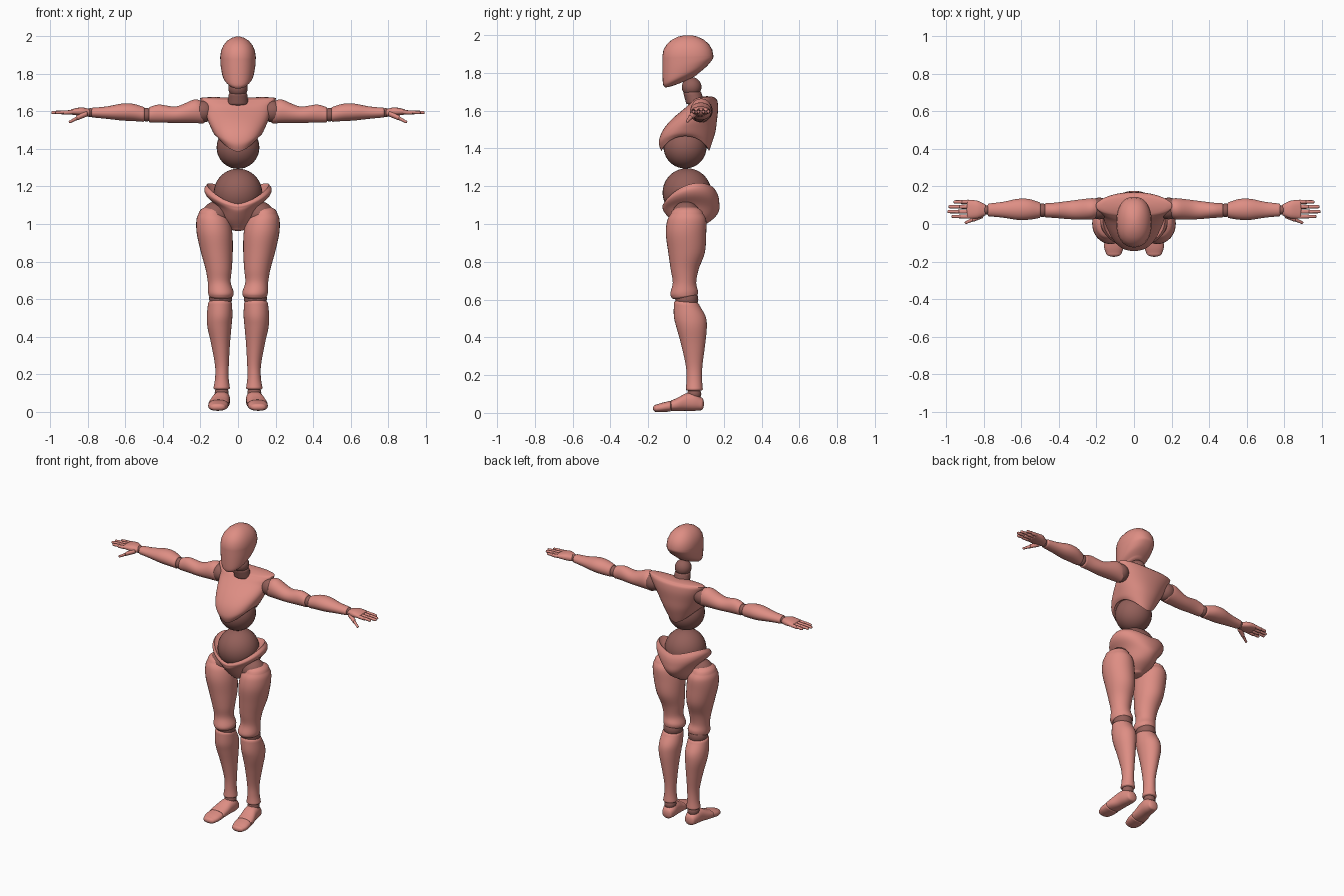
import bpy, bmesh, math


def material(name, rgb):
    m = bpy.data.materials.new(name)
    m.diffuse_color = (*rgb, 1)
    return m


SKIN = material("salmon_shell", (0.73, 0.27, 0.23))
JOINT = material("dark_joint", (0.29, 0.115, 0.10))


def finish(name, bm, mat, mirror):
    bmesh.ops.recalc_face_normals(bm, faces=bm.faces)
    me = bpy.data.meshes.new(name)
    bm.to_mesh(me)
    bm.free()
    me.materials.append(mat)
    ob = bpy.data.objects.new(name, me)
    bpy.context.collection.objects.link(ob)
    if mirror:
        mod = ob.modifiers.new("mirror", "MIRROR")
        mod.use_clip = False
        mod.use_mirror_merge = False
    bpy.context.view_layer.objects.active = ob
    ob.select_set(True)
    bpy.ops.object.shade_smooth_by_angle(angle=math.radians(50))
    ob.select_set(False)
    return ob


def ball(name, loc, r, mirror=True, mat=JOINT):
    bm = bmesh.new()
    bmesh.ops.create_uvsphere(bm, u_segments=32, v_segments=20, radius=r)
    bmesh.ops.translate(bm, verts=bm.verts, vec=loc)
    return finish(name, bm, mat, mirror)


def spline(a, b, c, d, t):
    return tuple(0.5 * (2 * q + (r - p) * t + (2 * p - 5 * q + 4 * r - s) * t * t
                        + (3 * q - p - 3 * r + s) * t ** 3)
                 for p, q, r, s in zip(a, b, c, d))


def loft(name, axis, rings, caps=(0.02, 0.02), mirror=True, mat=SKIN, seg=32, power=2.0, steps=5):
    """Ring: position on axis, two centres, two radii, optional tilt and side arch."""
    rings = [tuple(r) + (0,) * (7 - len(r)) for r in rings]
    p = [rings[0]] + rings + [rings[-1]]
    path = [spline(*p[i:i + 4], k / steps) for i in range(len(rings) - 1) for k in range(steps)]
    path.append(rings[-1])
    way = 1 if rings[-1][0] > rings[0][0] else -1
    # rounded ends
    dome = [(math.cos(a), math.sin(a)) for a in (0.3, 0.6, 0.9, 1.2, 1.45)]
    full = [(path[0], c, -way * s * caps[0]) for c, s in reversed(dome)]
    full += [(r, 1, 0) for r in path]
    full += [(path[-1], c, way * s * caps[1]) for c, s in dome]
    bm = bmesh.new()
    loops = []
    for (pos, c1, c2, r1, r2, tilt, arch), k, off in full:
        loop = []
        for i in range(seg):
            a = 2 * math.pi * i / seg
            ca, sa = math.cos(a), math.sin(a)
            u = math.copysign(abs(ca) ** (2 / power), ca) * r1 * k
            v = math.copysign(abs(sa) ** (2 / power), sa) * r2 * k
            w = pos + off + tilt * v + arch * abs(ca) ** 1.5 * k
            co = {"z": (c1 + u, c2 + v, w), "x": (w, c1 + u, c2 + v), "y": (c1 + u, w, c2 + v)}[axis]
            loop.append(bm.verts.new(co))
        loops.append(loop)
    for a, b in zip(loops, loops[1:]):
        for i in range(seg):
            j = (i + 1) % seg
            bm.faces.new((a[i], a[j], b[j], b[i]))
    bm.faces.new(loops[0])
    bm.faces.new(loops[-1])
    return finish(name, bm, mat, mirror)


# head and neck
loft("head", "z", [
    (1.76, 0, -0.025, 0.055, 0.088, 0.40),
    (1.79, 0, -0.005, 0.080, 0.117, 0.40),
    (1.84, 0, 0.008, 0.092, 0.133, 0.25),
    (1.89, 0, 0.010, 0.095, 0.135)], (0.012, 0.11), False, power=2.25)
ball("neck_ball", (0, 0.03, 1.725), 0.052, False)
loft("neck", "z", [(1.64, 0, 0.05, 0.055, 0.05), (1.69, 0, 0.035, 0.05, 0.048)],
     (0.01, 0.02), False, JOINT)

# chest shell over the upper waist ball
loft("chest", "z", [
    (1.385, 0, -0.004, 0.112, 0.126, 0, 0.08),
    (1.43, 0, -0.003, 0.128, 0.141, 0, 0.05),
    (1.49, 0, 0.015, 0.143, 0.141, 0, 0.02),
    (1.55, 0, 0.042, 0.160, 0.122),
    (1.61, 0, 0.080, 0.178, 0.090),
    (1.645, 0, 0.093, 0.196, 0.073, 0.1, 0.005),
    (1.66, 0, 0.097, 0.203, 0.058, 0.1, 0.010)], (-0.04, 0.012), False, seg=48, power=2.2)
ball("upper_waist_ball", (0, -0.005, 1.408), 0.114, False)

# pelvis shell around the lower waist ball
loft("pelvis", "z", [
    (0.975, 0, 0.015, 0.040, 0.050),
    (1.02, 0, 0.028, 0.085, 0.108),
    (1.065, 0, 0.028, 0.120, 0.145, 0, 0.03),
    (1.10, 0, 0.026, 0.168, 0.150, 0.1, 0.05),
    (1.125, 0, 0.022, 0.180, 0.147, 0.2, 0.06),
    (1.145, 0, 0.018, 0.165, 0.135, 0.28, 0.065)], (0.012, -0.03), False, seg=48)
ball("lower_waist_ball", (0, 0.005, 1.166), 0.129, False)

# legs
ball("hip_ball", (0.118, 0.0, 1.045), 0.075)
loft("thigh", "z", [
    (1.055, 0.140, 0.005, 0.070, 0.085, 0, 0.0),
    (1.02, 0.133, 0.004, 0.089, 0.103),
    (0.95, 0.125, 0.0, 0.095, 0.107),
    (0.85, 0.113, 0.003, 0.085, 0.097),
    (0.76, 0.103, -0.007, 0.070, 0.074),
    (0.69, 0.100, -0.008, 0.061, 0.062),
    (0.64, 0.092, -0.010, 0.068, 0.073, 0.1),
    (0.62, 0.091, -0.008, 0.066, 0.070, 0.1)], (0.04, 0.02))
ball("knee_ball", (0.093, 0.004, 0.602), 0.061)
loft("shin", "z", [
    (0.575, 0.096, 0.004, 0.064, 0.068, -0.1),
    (0.51, 0.098, 0.020, 0.068, 0.084),
    (0.45, 0.099, 0.030, 0.064, 0.080),
    (0.36, 0.093, 0.038, 0.050, 0.063),
    (0.25, 0.086, 0.043, 0.037, 0.044),
    (0.18, 0.086, 0.044, 0.036, 0.041),
    (0.125, 0.087, 0.044, 0.044, 0.045)], (0.025, 0.012))
ball("ankle_ball", (0.087, 0.044, 0.100), 0.037)
loft("foot", "y", [
    (0.080, 0.085, 0.048, 0.036, 0.034),
    (0.045, 0.087, 0.059, 0.045, 0.048),
    (0.0, 0.092, 0.057, 0.048, 0.046),
    (-0.045, 0.100, 0.045, 0.053, 0.035),
    (-0.078, 0.104, 0.038, 0.054, 0.028)], (0.015, 0.006), power=2.3)
loft("toes", "y", [
    (-0.085, 0.104, 0.035, 0.053, 0.028),
    (-0.125, 0.107, 0.029, 0.052, 0.025),
    (-0.155, 0.108, 0.024, 0.042, 0.020)], (0.008, 0.020), power=2.3)

# arms
ball("shoulder_ball", (0.185, 0.083, 1.600), 0.058)
loft("upper_arm", "x", [
    (0.195, 0.083, 1.598, 0.052, 0.062, 0.15),
    (0.235, 0.080, 1.600, 0.057, 0.062, 0.08),
    (0.33, 0.075, 1.583, 0.050, 0.044),
    (0.42, 0.073, 1.589, 0.041, 0.048),
    (0.47, 0.073, 1.583, 0.038, 0.041)], (0.018, 0.010))
ball("elbow_ball", (0.487, 0.073, 1.583), 0.036)
loft("forearm", "x", [
    (0.505, 0.074, 1.585, 0.042, 0.040),
    (0.56, 0.078, 1.595, 0.055, 0.046),
    (0.62, 0.078, 1.597, 0.056, 0.045),
    (0.70, 0.076, 1.594, 0.042, 0.033),
    (0.775, 0.075, 1.594, 0.034, 0.026)], (0.012, 0.008))
ball("wrist_ball", (0.787, 0.075, 1.594), 0.024)
loft("palm", "x", [
    (0.795, 0.075, 1.594, 0.030, 0.020),
    (0.835, 0.077, 1.599, 0.047, 0.023),
    (0.885, 0.079, 1.598, 0.050, 0.015)], (0.008, 0.008), seg=24, power=2.4)

# fingers, from the thumb side outwards
for i, tip in enumerate((0.965, 0.988, 0.982, 0.955)):
    y = 0.040 + 0.026 * i
    mid = (0.885 + tip) / 2
    for part, a, b, r in (("lower", 0.882, mid, 0.0115), ("upper", mid, tip, 0.0095)):
        loft(f"finger_{i + 1}_{part}", "x", [
            (a, y, 1.597, r, r), (b, y, 1.594, r * 0.9, r * 0.9)],
            (0.005, 0.008), seg=12, steps=2)
loft("thumb_base", "x", [
    (0.810, 0.048, 1.587, 0.018, 0.016),
    (0.855, 0.026, 1.567, 0.014, 0.014)], (0.008, 0.008), seg=14)
loft("thumb_tip", "x", [
    (0.862, 0.023, 1.563, 0.011, 0.011),
    (0.895, 0.008, 1.545, 0.008, 0.008)], (0.006, 0.008), seg=14)
